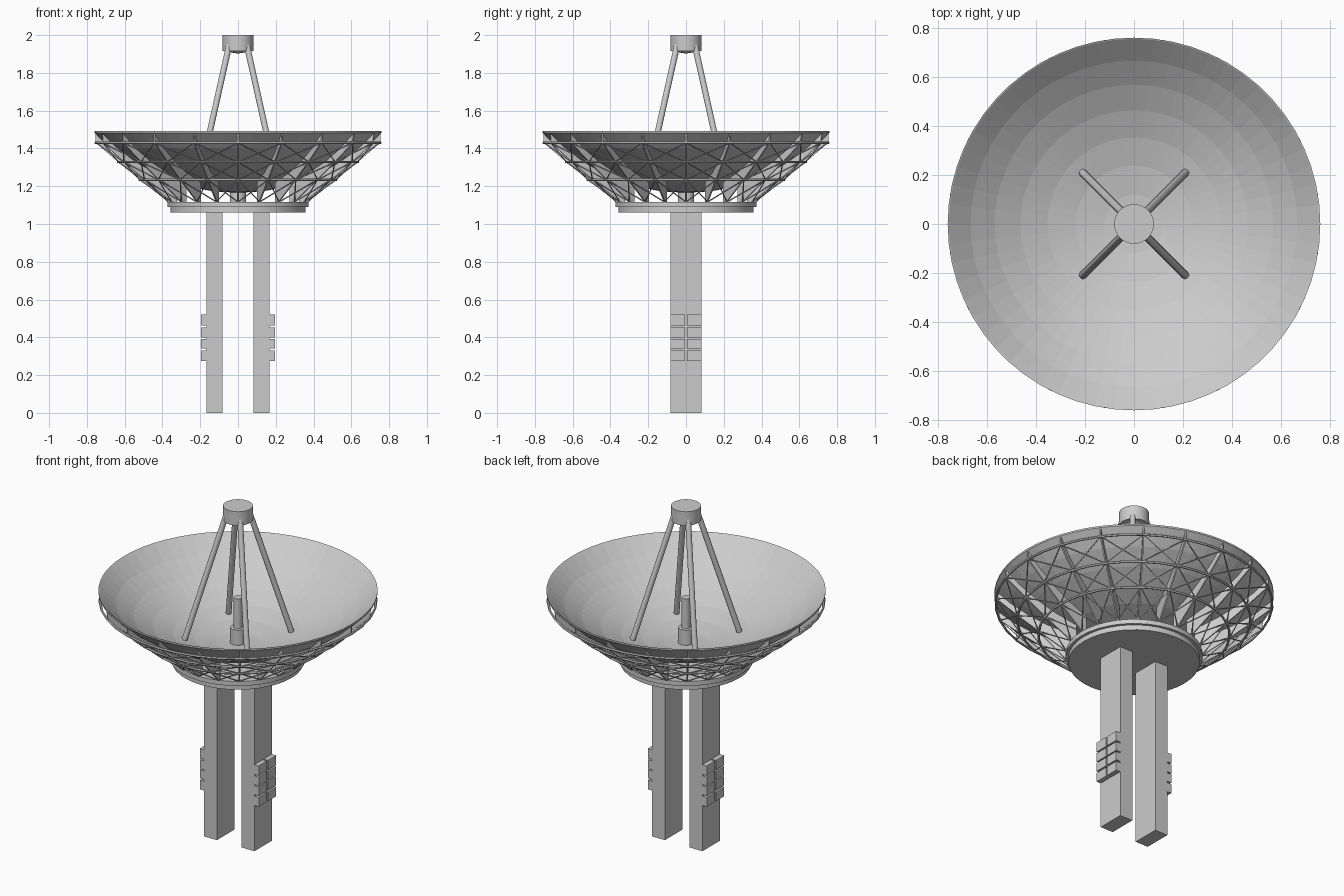
import bpy, bmesh, math
from mathutils import Vector, Matrix

if "Cube" in bpy.data.objects:
    bpy.data.objects.remove(bpy.data.objects["Cube"])

grey = bpy.data.materials.new("light_grey")
grey.diffuse_color = (0.6, 0.6, 0.6, 1)
grey.use_nodes = True
grey.node_tree.nodes["Principled BSDF"].inputs["Base Color"].default_value = grey.diffuse_color


def finish(name, bm, smooth=False):
    bmesh.ops.recalc_face_normals(bm, faces=bm.faces)
    me = bpy.data.meshes.new(name)
    bm.to_mesh(me)
    bm.free()
    me.materials.append(grey)
    ob = bpy.data.objects.new(name, me)
    bpy.context.collection.objects.link(ob)
    if smooth:
        bpy.ops.object.select_all(action='DESELECT')
        ob.select_set(True)
        bpy.context.view_layer.objects.active = ob
        bpy.ops.object.shade_smooth_by_angle(angle=math.radians(30))
    return ob


def lathe(name, profile, n=40, smooth=False, closed=False):
    """Revolve (radius, z) points about the z axis."""
    bm = bmesh.new()
    vs = [bm.verts.new((r, 0, z)) for r, z in profile]
    pairs = list(zip(vs, vs[1:] + vs[:1])) if closed else list(zip(vs, vs[1:]))
    edges = [bm.edges.new(p) for p in pairs]
    bmesh.ops.spin(bm, geom=vs + edges, cent=(0, 0, 0), axis=(0, 0, 1),
                   angle=2 * math.pi, steps=n)
    bmesh.ops.remove_doubles(bm, verts=bm.verts, dist=1e-5)
    return finish(name, bm, smooth)


def box(bm, lo, hi):
    lo, hi = Vector(lo), Vector(hi)
    m = Matrix.Translation((lo + hi) / 2) @ Matrix.Diagonal((*(hi - lo), 1))
    bmesh.ops.create_cube(bm, size=1, matrix=m)


def rod(bm, a, b, r, sides):
    a, b = Vector(a), Vector(b)
    m = Matrix.Translation((a + b) / 2) @ (b - a).to_track_quat('Z', 'Y').to_matrix().to_4x4()
    bmesh.ops.create_cone(bm, cap_ends=True, segments=sides, radius1=r, radius2=r,
                          depth=(b - a).length, matrix=m)


def polar(r, ang, z):
    return Vector((r * math.cos(ang), r * math.sin(ang), z))


# Two legs with blocks of equipment cabinets on their outer faces
ROWS = [(0.275, 0.330), (0.340, 0.392), (0.400, 0.453), (0.462, 0.52)]
for side, label in ((-1, "left"), (1, "right")):
    bm = bmesh.new()
    xs = sorted((side * 0.082, side * 0.167))
    box(bm, (xs[0], -0.083, 0), (xs[1], 0.083, 1.07))
    finish(label + "_leg", bm)
    bm = bmesh.new()
    xs = sorted((side * 0.166, side * 0.196))
    for z0, z1 in ROWS:
        for y0, y1 in ((-0.083, -0.005), (0.005, 0.083)):
            box(bm, (xs[0], y0, z0), (xs[1], y1, z1))
    finish(label + "_leg_cabinets", bm)

# Stepped round platform under the dish
lathe("platform", [(0, 1.06), (0.357, 1.06), (0.357, 1.09), (0.373, 1.09),
                   (0.373, 1.117), (0, 1.117)], 40, True)

# Dish: a shallow spherical bowl with a thin shell
R, RIM_Z, A = 1.068, 1.49, math.radians(45)
CZ = RIM_Z + R * math.cos(A)
T = 0.012
inner = [(R * math.sin(A * i / 7), CZ - R * math.cos(A * i / 7)) for i in range(8)]
outer = [((R + T) * math.sin(A * i / 7), CZ - (R + T) * math.cos(A * i / 7)) for i in range(7)]
lathe("dish", inner + [(0.76, 1.492), (0.76, 1.482)] + outer[::-1], 60)

# Hoops and ribs of the supporting frame
RINGS = [(0.37, 1.117), (0.52, 1.234), (0.635, 1.328), (0.753, 1.43)]
for i, (r, z) in enumerate(RINGS[1:]):
    tube = [(r + 0.007 * math.cos(k * math.pi / 3), z + 0.007 * math.sin(k * math.pi / 3))
            for k in range(6)]
    lathe("frame_hoop_%d" % (i + 1), tube, 40, closed=True)

N = 20
bm = bmesh.new()
top = []
for r in (0.75, 0.66, 0.565, 0.46, 0.34):
    top.append((r, CZ - math.sqrt((R + 0.006) ** 2 - r * r)))
plate = [(0.34, 1.105)] + RINGS + [(0.755, 1.487)] + top
for i in range(N):
    a = 2 * math.pi * i / N
    off = Vector((-math.sin(a), math.cos(a), 0)) * 0.004
    f = bm.faces.new([bm.verts.new(polar(r, a, z) - off) for r, z in plate])
    ext = bmesh.ops.extrude_face_region(bm, geom=[f], use_keep_orig=True)
    bmesh.ops.translate(bm, vec=off * 2,
                        verts=[v for v in ext["geom"] if isinstance(v, bmesh.types.BMVert)])
finish("frame_ribs", bm)

# Thin crossed braces between neighbouring ribs
bm = bmesh.new()
for i in range(N):
    a, b = 2 * math.pi * i / N, 2 * math.pi * (i + 1) / N
    for (r0, z0), (r1, z1) in zip(RINGS, RINGS[1:]):
        rod(bm, polar(r0, a, z0), polar(r1, b, z1), 0.0035, 4)
        rod(bm, polar(r0, b, z0), polar(r1, a, z1), 0.0035, 4)
finish("frame_cross_braces", bm)

# Feed horn standing in the middle of the bowl
lathe("feed_horn", [(0, 1.11), (0.043, 1.11), (0.043, 1.27), (0.024, 1.27),
                    (0.024, 1.45), (0, 1.45)], 24, True)

# Four struts carrying the receiver
bm = bmesh.new()
for i in range(4):
    a = math.pi / 4 + i * math.pi / 2
    rod(bm, polar(0.298, a, 1.21), polar(0.065, a, 1.95), 0.016, 16)
finish("receiver_struts", bm, True)

# Receiver drum with a shallow conical underside
lathe("receiver", [(0, 1.902), (0.035, 1.908), (0.05, 1.917), (0.081, 1.917),
                   (0.081, 2.0), (0, 2.0)], 40, True)
